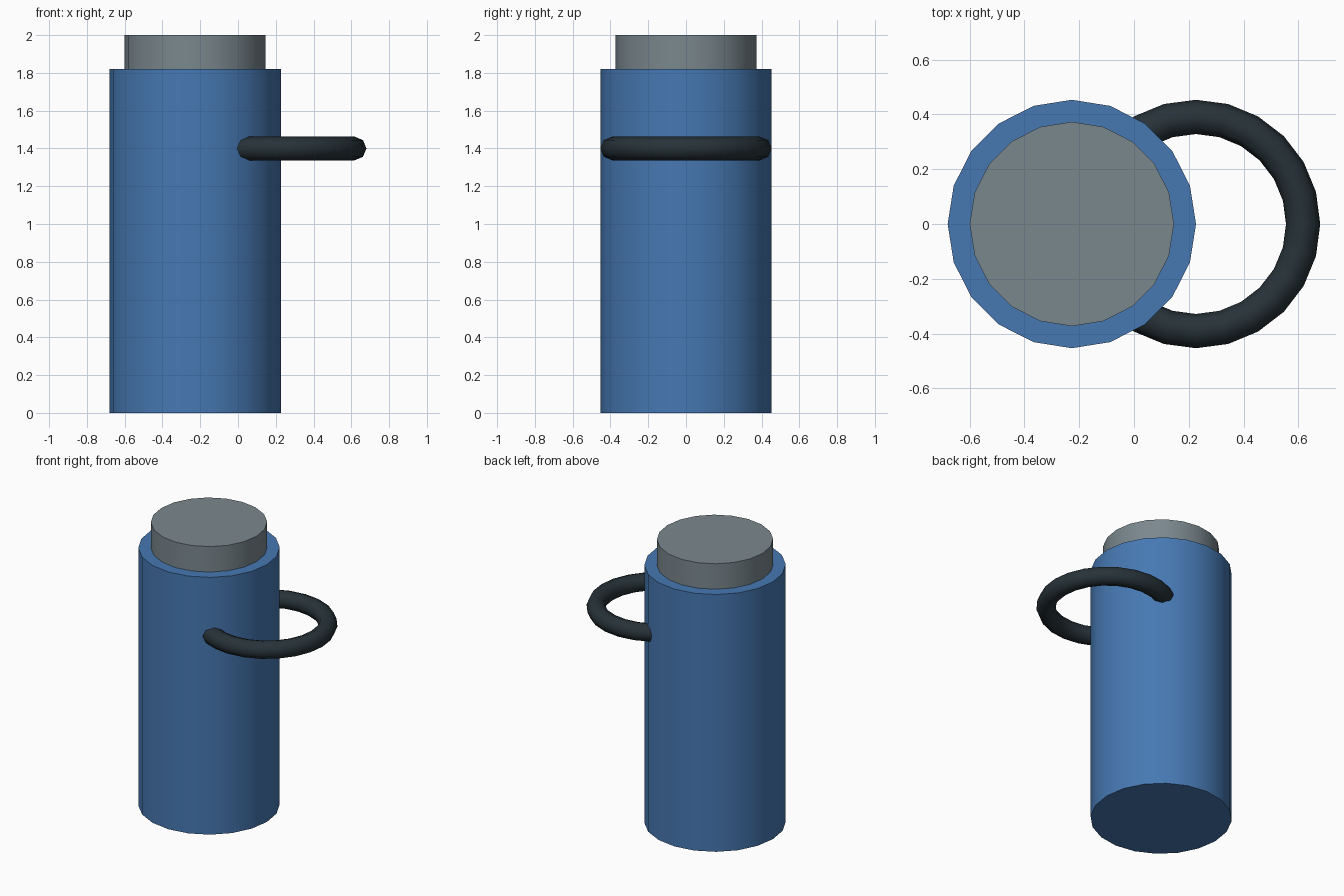
import bpy, math

if "Cube" in bpy.data.objects:
    bpy.data.objects.remove(bpy.data.objects["Cube"])


def material(name, rgb):
    m = bpy.data.materials.new(name)
    m.diffuse_color = (*rgb, 1.0)
    m.use_nodes = True
    m.node_tree.nodes["Principled BSDF"].inputs["Base Color"].default_value = m.diffuse_color
    return m


def finish(name, mat, angle):
    ob = bpy.context.object
    ob.name = name
    ob.data.materials.append(mat)
    bpy.ops.object.shade_smooth_by_angle(angle=math.radians(angle))
    return ob


def cylinder(name, radius, z0, z1, mat):
    # rotated so a corner points along +x (20 sides)
    bpy.ops.mesh.primitive_cylinder_add(vertices=20, radius=radius, depth=z1 - z0,
                                        location=(-0.227, 0, (z0 + z1) / 2))
    finish(name, mat, 30)


blue = material("blue", (0.062, 0.19, 0.45))
grey = material("grey", (0.195, 0.245, 0.27))
dark = material("dark slate", (0.02, 0.032, 0.04))

# bottle body and its narrower lid
cylinder("body", 0.4535, 0.0, 1.82, blue)
cylinder("lid", 0.373, 1.80, 2.0, grey)

# carrying ring, partly sunk into the body
bpy.ops.mesh.primitive_torus_add(major_segments=24, minor_segments=8,
                                 major_radius=0.391, minor_radius=0.0625,
                                 location=(0.2265, 0, 1.4))
finish("carry_ring", dark, 60)
